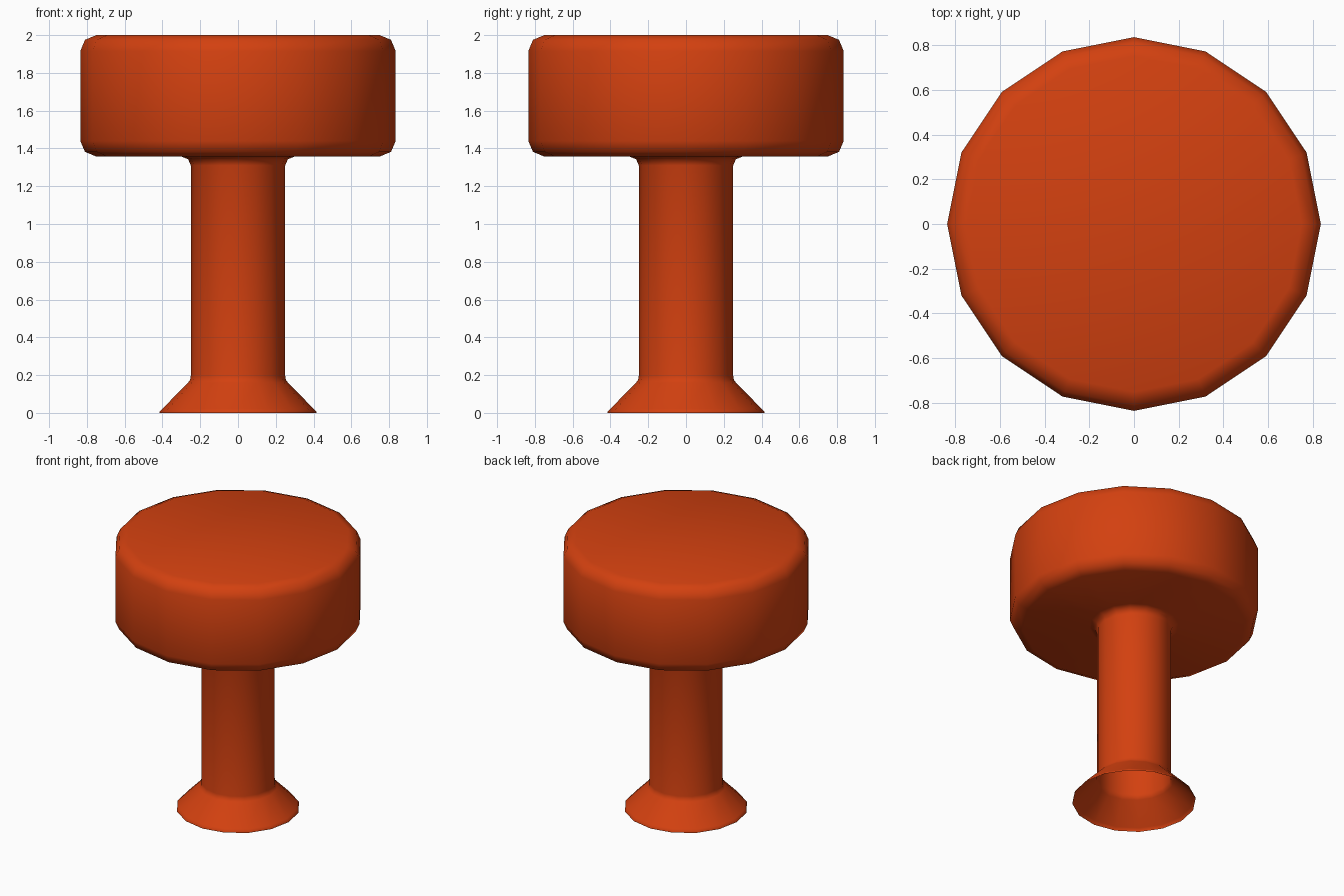
import bpy, bmesh, math

if "Cube" in bpy.data.objects:
    bpy.data.objects.remove(bpy.data.objects["Cube"])

SIDES = 16

# Single flat colour
orange = bpy.data.materials.new("burnt_orange")
orange.diffuse_color = (0.65, 0.052, 0.005, 1)
orange.use_nodes = True
orange.node_tree.nodes["Principled BSDF"].inputs["Base Color"].default_value = orange.diffuse_color

# Half profile (radius, height) from the open foot rim to the capped head
profile = [
    (0.415, 0.0), (0.415, 0.006), (0.40, 0.022),              # foot rim
    (0.265, 0.160), (0.254, 0.174), (0.25, 0.195),            # flare into stem
    (0.25, 1.31), (0.264, 1.343), (0.30, 1.357),              # stem, fillet under head
    (0.75, 1.357), (0.81, 1.382), (0.835, 1.44),              # head lower bevel
    (0.835, 1.915), (0.81, 1.975), (0.75, 2.0),               # head upper bevel
]

# Lathe the profile into one continuous shell, open at the bottom
bm = bmesh.new()
rings = []
for r, z in profile:
    rings.append([bm.verts.new((r * math.cos(2 * math.pi * i / SIDES),
                                r * math.sin(2 * math.pi * i / SIDES), z))
                  for i in range(SIDES)])
for low, high in zip(rings, rings[1:]):
    for i in range(SIDES):
        j = (i + 1) % SIDES
        bm.faces.new((low[i], low[j], high[j], high[i]))
bm.faces.new(rings[-1])  # flat top of the head
for f in bm.faces:
    f.smooth = True

mesh = bpy.data.meshes.new("knob")
bm.to_mesh(mesh)
bm.free()
mesh.materials.append(orange)
knob = bpy.data.objects.new("round_head_knob", mesh)
bpy.context.collection.objects.link(knob)
